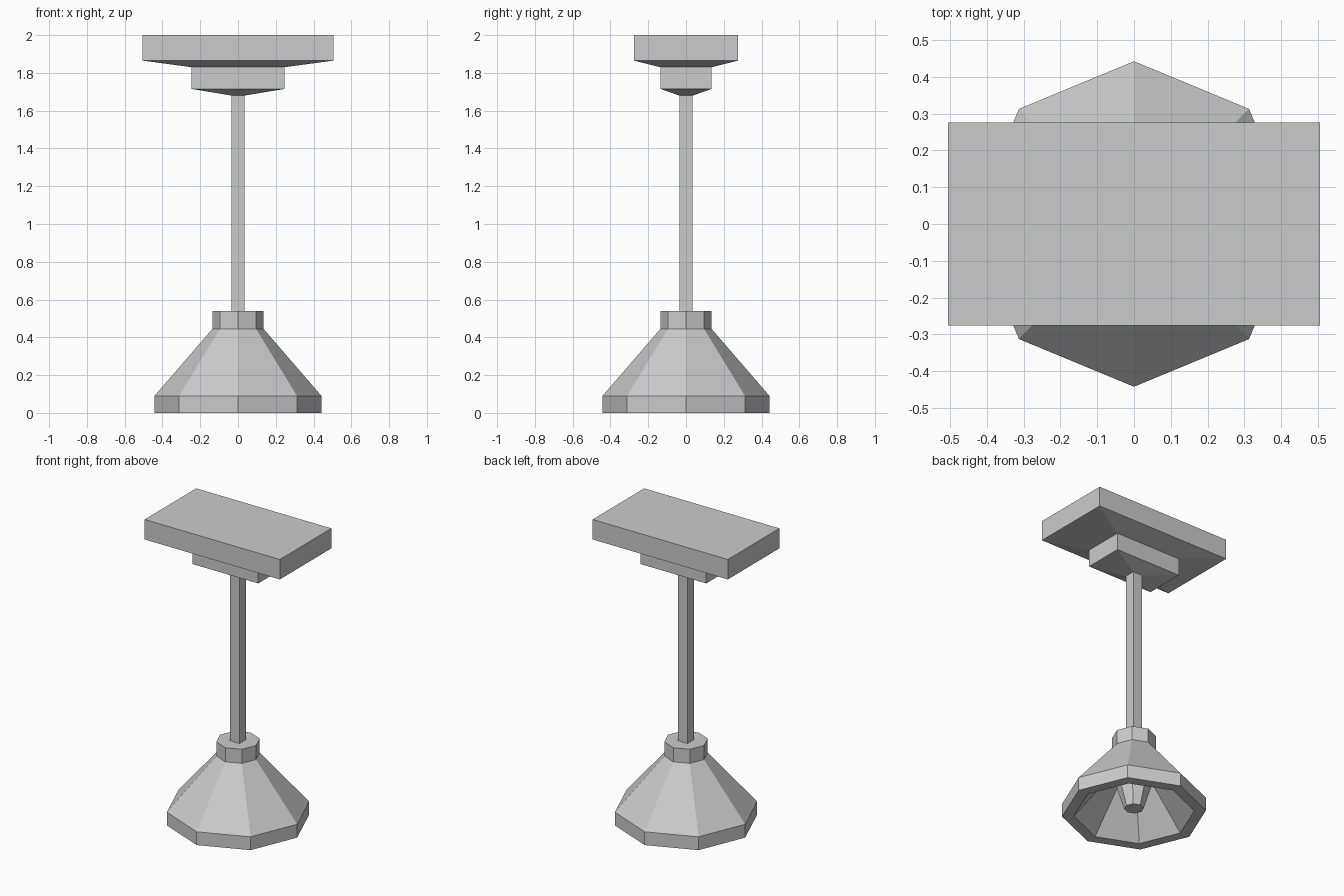
import bpy, bmesh
from math import pi, cos, sin

if "Cube" in bpy.data.objects:
    bpy.data.objects.remove(bpy.data.objects["Cube"])


def build(name, rings):
    """Skin a stack of vertex rings and cap both ends."""
    bm = bmesh.new()
    loops = [[bm.verts.new(p) for p in ring] for ring in rings]
    for a, b in zip(loops, loops[1:]):
        n = len(a)
        for i in range(n):
            j = (i + 1) % n
            bm.faces.new((a[i], a[j], b[j], b[i]))
    bm.faces.new(loops[0])
    bm.faces.new(loops[-1])
    bmesh.ops.recalc_face_normals(bm, faces=bm.faces)
    mesh = bpy.data.meshes.new(name)
    bm.to_mesh(mesh)
    bm.free()
    obj = bpy.data.objects.new(name, mesh)
    bpy.context.collection.objects.link(obj)
    return obj


def rect(hx, hy, z):
    return [(hx, hy, z), (-hx, hy, z), (-hx, -hy, z), (hx, -hy, z)]


def octagon(r, z):
    return [(r * cos(i * pi / 4), r * sin(i * pi / 4), z) for i in range(8)]


# Stepped ceiling mount with tapered undersides
build("ceiling_mount", [rect(*s) for s in (
    (0.505, 0.275, 2.0), (0.505, 0.275, 1.865), (0.245, 0.135, 1.83),
    (0.245, 0.135, 1.715), (0.035, 0.035, 1.68))])

# Square hanging rod
build("rod", [rect(0.035, 0.035, 1.68), rect(0.035, 0.035, 0.54)])

# Octagonal shade: collar, flare, rim, hollow inside, then the bulb
build("shade_and_bulb", [octagon(*s) for s in (
    (0.135, 0.54), (0.135, 0.445), (0.442, 0.09), (0.442, 0.0),
    (0.37, 0.0), (0.135, 0.28), (0.06, 0.035))])
